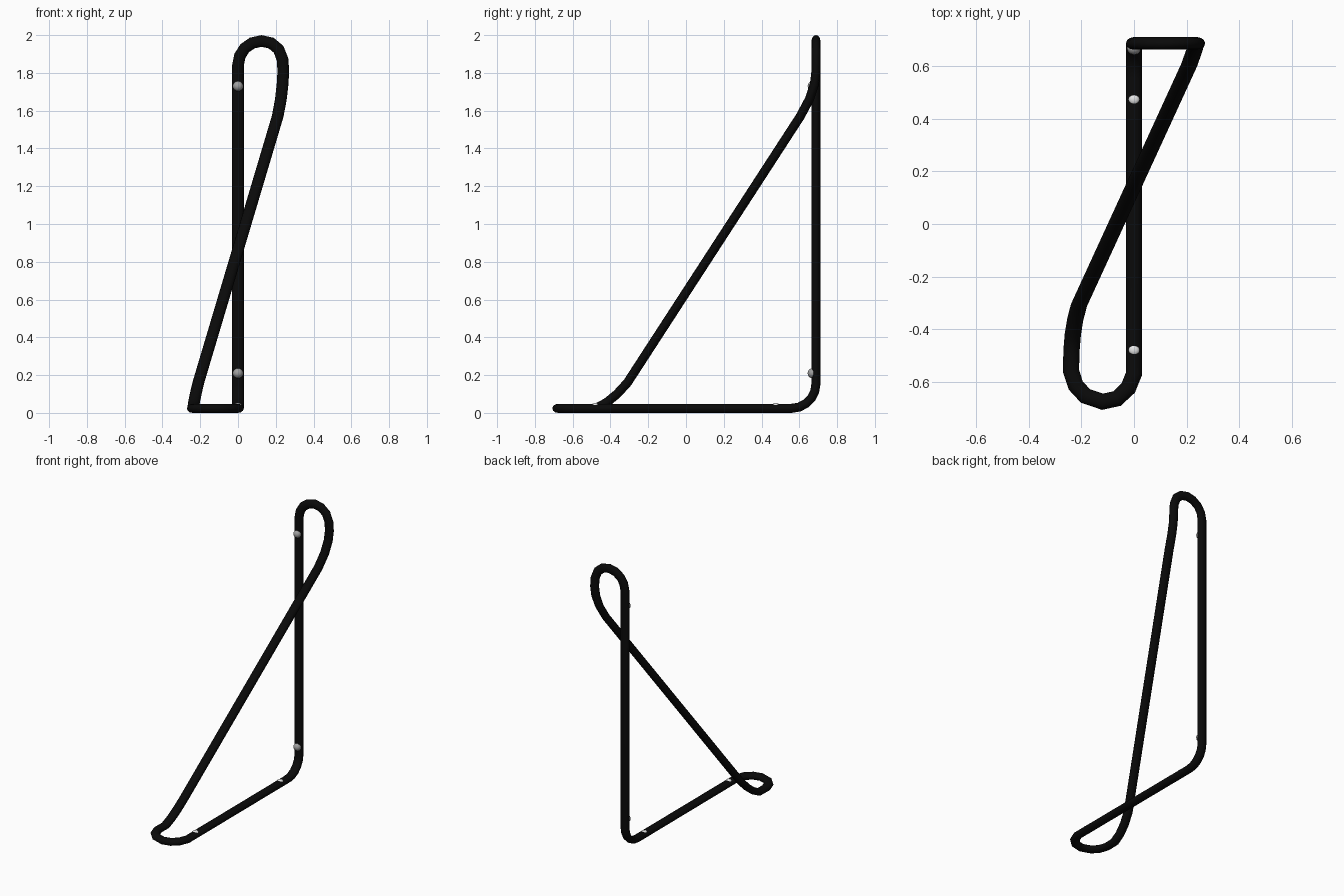
import bpy, bmesh, math
from mathutils import Vector

cube = bpy.data.objects.get("Cube")
if cube:
    bpy.data.objects.remove(cube, do_unlink=True)


def material(name, rgb):
    m = bpy.data.materials.new(name)
    m.use_nodes = True
    m.diffuse_color = (*rgb, 1)
    m.node_tree.nodes["Principled BSDF"].inputs["Base Color"].default_value = (*rgb, 1)
    return m


black = material("black paint", (0.003, 0.003, 0.003))
steel = material("grey steel", (0.35, 0.35, 0.35))
white = material("white steel", (0.9, 0.9, 0.9))


def finish(bm, name, mat, angle=40):
    bmesh.ops.recalc_face_normals(bm, faces=bm.faces)
    mesh = bpy.data.meshes.new(name)
    bm.to_mesh(mesh)
    bm.free()
    mesh.materials.append(mat)
    obj = bpy.data.objects.new(name, mesh)
    bpy.context.collection.objects.link(obj)
    bpy.ops.object.select_all(action="DESELECT")
    obj.select_set(True)
    bpy.context.view_layer.objects.active = obj
    bpy.ops.object.shade_smooth_by_angle(angle=math.radians(angle))
    return obj


# Closed centre line: upright, top loop, diagonal, floor loop, floor rail
BACK, FLOOR = 0.688, 0.024
HALF_WIDE, HALF_THIN, SIDES = 0.031, 0.024, 12
top_loop = [(0, 1.84), (0.01, 1.89), (0.035, 1.93), (0.075, 1.958), (0.125, 1.969),
            (0.175, 1.958), (0.215, 1.925), (0.236, 1.87), (0.24, 1.81)]
floor_loop = [(-0.238, -0.48), (-0.24, -0.56), (-0.222, -0.615), (-0.185, -0.655),
              (-0.12, -0.677), (-0.065, -0.665), (-0.022, -0.625), (0, -0.57)]
path = [Vector((x, BACK, z)) for x, z in top_loop]
path += [Vector(p) for p in [(0.236, 0.68, 1.74), (0.227, 0.653, 1.66), (0.21, 0.605, 1.57),
                             (-0.21, -0.31, 0.16), (-0.224, -0.365, 0.1), (-0.233, -0.42, 0.055)]]
path += [Vector((x, y, FLOOR)) for x, y in floor_loop]
# Rounded corner between the floor rail and the upright
R = 0.13
for i in range(6):
    a = math.radians(18 * i)
    path.append(Vector((0, BACK - R + R * math.sin(a), FLOOR + R - R * math.cos(a))))

# Sweep a flattened tube round the centre line
bm = bmesh.new()
rings = []
for i, p in enumerate(path):
    before = (p - path[i - 1]).normalized()
    after = (path[(i + 1) % len(path)] - p).normalized()
    tangent = (before + after).normalized()
    if p.z > 1.7:
        hint = Vector((0, 1, 0))
    elif p.y < -0.45:
        hint = Vector((0, 0, -1))
    else:
        hint = Vector((0, 1, -1))
    thin = (hint - tangent * hint.dot(tangent)).normalized()
    wide = tangent.cross(thin)
    ring = []
    for k in range(SIDES):
        a = math.tau * k / SIDES
        ring.append(bm.verts.new(p + wide * HALF_WIDE * math.cos(a) + thin * HALF_THIN * math.sin(a)))
    rings.append(ring)
for i, ring in enumerate(rings):
    nxt = rings[(i + 1) % len(rings)]
    for k in range(SIDES):
        j = (k + 1) % SIDES
        bm.faces.new((ring[k], ring[j], nxt[j], nxt[k]))
finish(bm, "tube_frame", black)


# Rounded screw heads
def screw(name, location, scale, mat):
    bm = bmesh.new()
    bmesh.ops.create_uvsphere(bm, u_segments=12, v_segments=8, radius=1)
    bmesh.ops.scale(bm, vec=scale, verts=bm.verts)
    bmesh.ops.translate(bm, vec=location, verts=bm.verts)
    finish(bm, name, mat)


for label, z in (("upper", 1.73), ("lower", 0.21)):
    screw(label + "_upright_screw", (0, BACK - 0.018, z), (0.027, 0.026, 0.027), steel)
for label, y in (("rear", 0.475), ("front", -0.48)):
    screw(label + "_floor_screw", (0, y, FLOOR + 0.016), (0.021, 0.021, 0.012), white)
